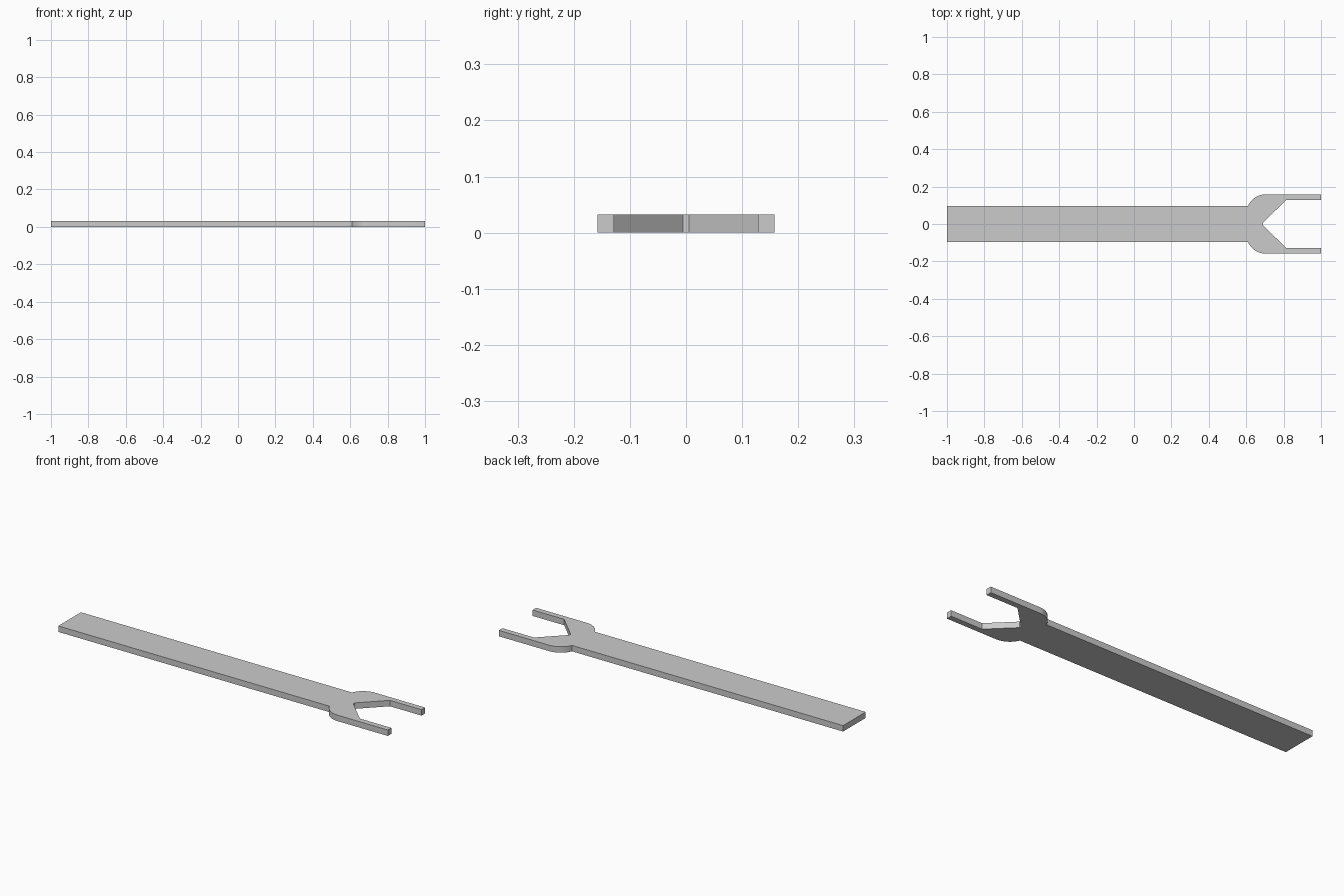
import bpy, bmesh, math

cube = bpy.data.objects.get("Cube")
if cube:
    bpy.data.objects.remove(cube, do_unlink=True)

THICKNESS = 0.032
HANDLE_HALF = 0.096
HEAD_HALF = 0.158
PRONG_INNER = 0.128
SHOULDER_X = 0.61
SHOULDER_RADIUS = 0.1
ARC_STEPS = 12

# Plain grey metal
grey = bpy.data.materials.new("grey metal")
grey.use_nodes = True
colour = (0.6, 0.6, 0.6, 1)
grey.diffuse_color = colour
grey.node_tree.nodes["Principled BSDF"].inputs["Base Color"].default_value = colour


def shoulder_arc():
    """Rounded shoulder from the handle edge up to the side of the head."""
    cy = HEAD_HALF - SHOULDER_RADIUS
    rise = math.asin((HANDLE_HALF - cy) / SHOULDER_RADIUS)
    start, end = math.pi - rise, math.pi / 2
    cx = SHOULDER_X + SHOULDER_RADIUS * math.cos(rise)
    for i in range(ARC_STEPS + 1):
        a = start + (end - start) * i / ARC_STEPS
        yield cx + SHOULDER_RADIUS * math.cos(a), cy + SHOULDER_RADIUS * math.sin(a)


# Half outline: handle end, shoulder, prong, notch
half = [(-1, HANDLE_HALF), *shoulder_arc(), (1, HEAD_HALF), (1, PRONG_INNER),
        (0.813, PRONG_INNER), (0.689, 0.0055)]
outline = half + [(x, -y) for x, y in reversed(half)]

# Extrude the mirrored outline into a flat plate
bm = bmesh.new()
base = bm.faces.new([bm.verts.new((x, y, 0)) for x, y in outline])
top = bmesh.ops.extrude_face_region(bm, geom=[base], use_keep_orig=True)["geom"]
bmesh.ops.translate(bm, vec=(0, 0, THICKNESS),
                    verts=[g for g in top if isinstance(g, bmesh.types.BMVert)])
bmesh.ops.recalc_face_normals(bm, faces=bm.faces)
mesh = bpy.data.meshes.new("open_wrench")
bm.to_mesh(mesh)
bm.free()
mesh.materials.append(grey)

wrench = bpy.data.objects.new("open_wrench", mesh)
bpy.context.collection.objects.link(wrench)
bpy.ops.object.select_all(action="DESELECT")
wrench.select_set(True)
bpy.context.view_layer.objects.active = wrench
bpy.ops.object.shade_smooth_by_angle(angle=math.radians(25))
